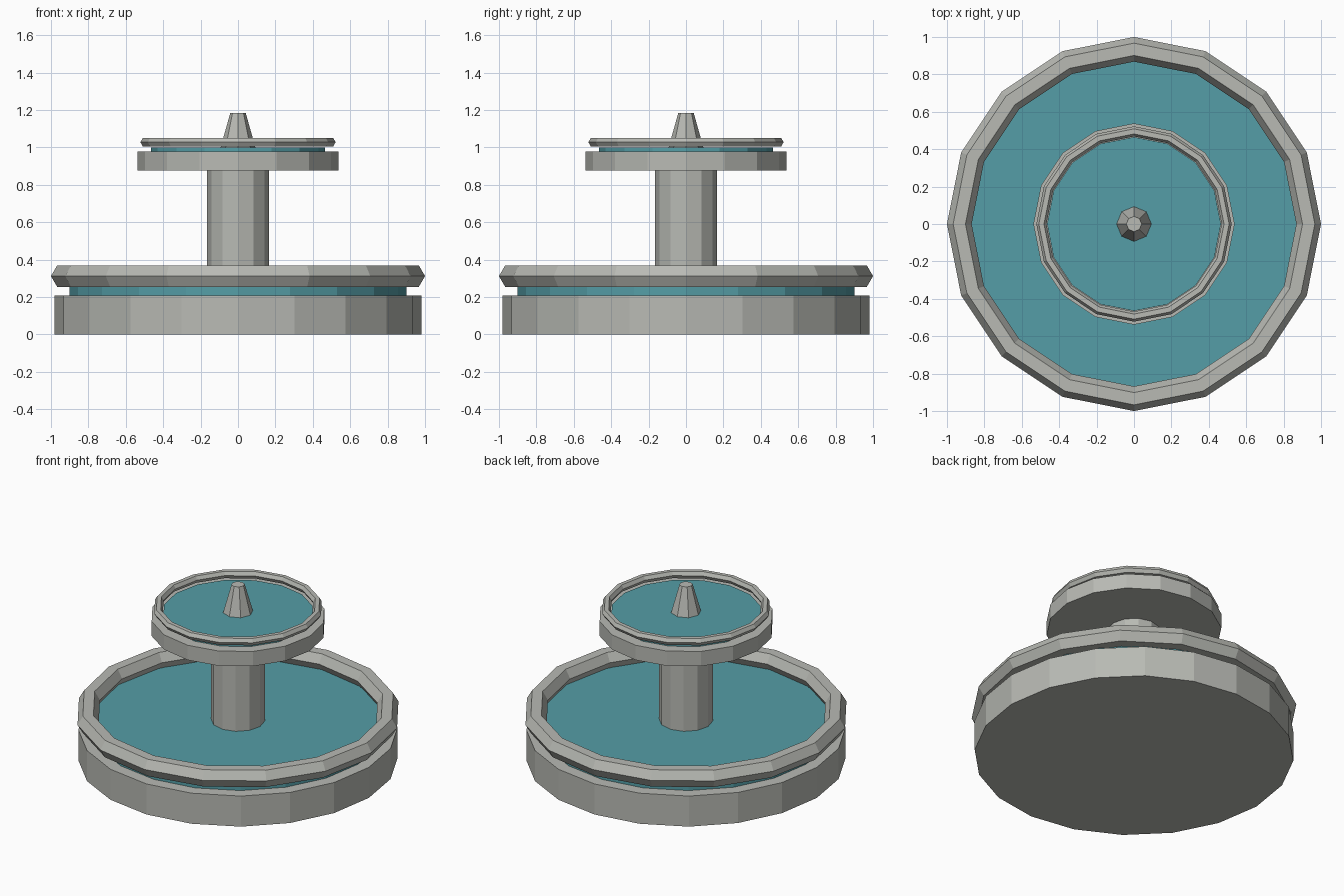
import bpy

default_cube = bpy.data.objects.get("Cube")
if default_cube:
    bpy.data.objects.remove(default_cube, do_unlink=True)


def make_material(name, rgb):
    mat = bpy.data.materials.new(name)
    mat.use_nodes = True
    color = (*rgb, 1.0)
    mat.diffuse_color = color
    bsdf = next(n for n in mat.node_tree.nodes if n.type == "BSDF_PRINCIPLED")
    bsdf.inputs["Base Color"].default_value = color
    return mat


stone = make_material("grey stone", (0.48, 0.49, 0.455))
water = make_material("teal water", (0.09, 0.34, 0.385))


def finish(name, mat):
    obj = bpy.context.object
    obj.name = name
    obj.data.materials.append(mat)
    return obj


def drum(name, mat, sides, z0, z1, radius, top_radius=None):
    """Faceted drum or truncated cone between two heights."""
    bpy.ops.mesh.primitive_cone_add(
        vertices=sides, radius1=radius,
        radius2=radius if top_radius is None else top_radius,
        depth=z1 - z0, location=(0, 0, (z0 + z1) / 2))
    return finish(name, mat)


def rim(name, z, major, minor):
    """Ring with a six-sided cross-section."""
    bpy.ops.mesh.primitive_torus_add(
        major_segments=16, minor_segments=6,
        major_radius=major, minor_radius=minor, location=(0, 0, z))
    return finish(name, stone)


# Lower basin
drum("lower_basin", stone, 20, 0.0, 0.207, 0.98)
drum("lower_water", water, 20, 0.207, 0.265, 0.90)
rim("lower_rim", 0.312, 0.934, 0.066)

# Column
drum("column", stone, 12, 0.207, 0.877, 0.165)

# Upper basin
drum("upper_basin", stone, 16, 0.877, 0.977, 0.538)
drum("upper_water", water, 16, 0.977, 1.0, 0.465)
rim("upper_rim", 1.028, 0.495, 0.027)

# Spout on top
drum("spout", stone, 8, 1.0, 1.185, 0.093, 0.041)
